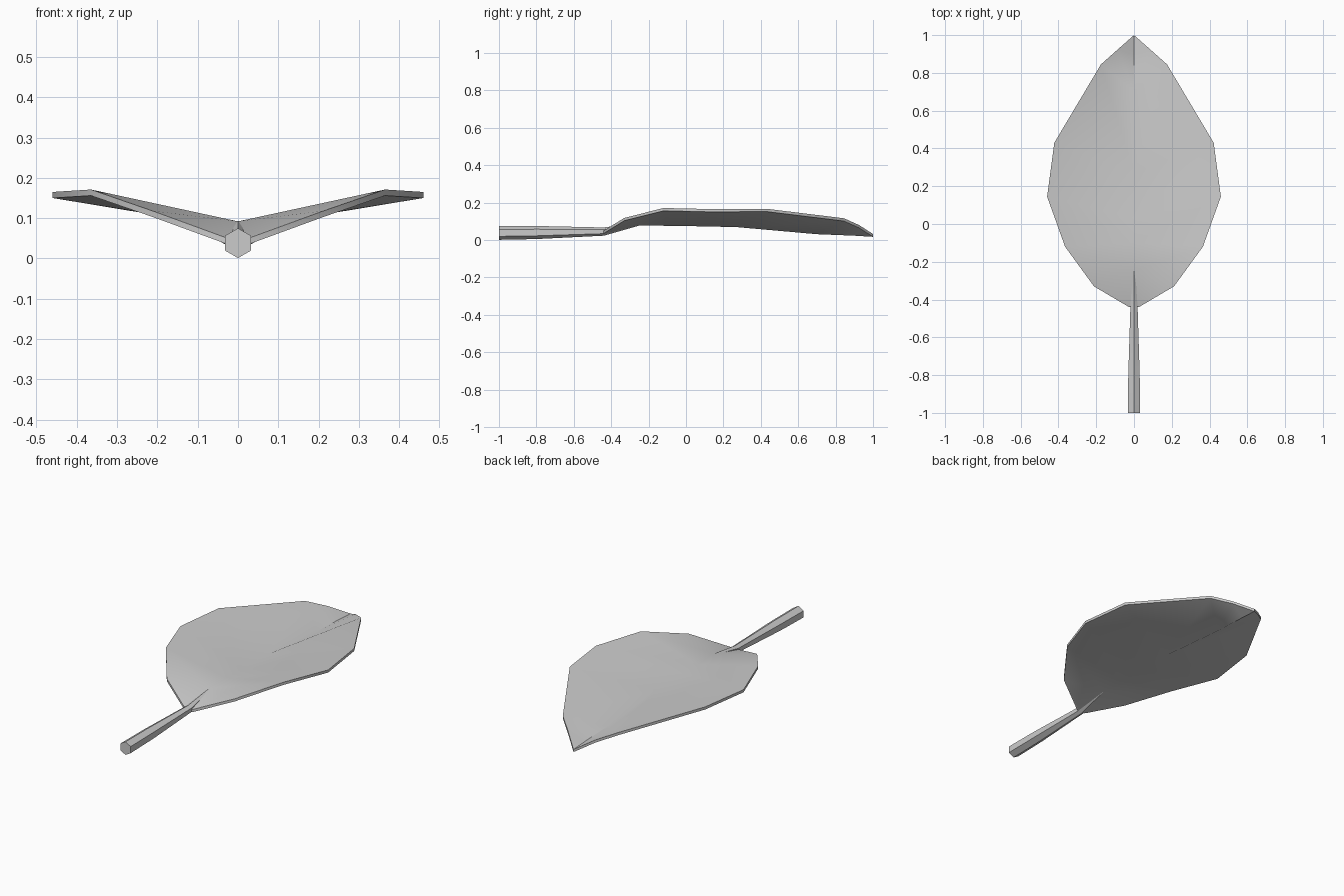
import bpy, bmesh, math

if "Cube" in bpy.data.objects:
    bpy.data.objects.remove(bpy.data.objects["Cube"])


def finish(bm, name, angle):
    bmesh.ops.recalc_face_normals(bm, faces=bm.faces)
    me = bpy.data.meshes.new(name)
    bm.to_mesh(me)
    bm.free()
    ob = bpy.data.objects.new(name, me)
    bpy.context.collection.objects.link(ob)
    bpy.context.view_layer.objects.active = ob
    ob.select_set(True)
    bpy.ops.object.shade_smooth_by_angle(angle=math.radians(angle))
    ob.select_set(False)
    return ob


# Leaf blade: rim point (x, y, z) and the midrib point (y, z) it joins
rows = [
    ((0.026, -0.44, 0.050), (-0.44, 0.045)),
    ((0.212, -0.33, 0.118), (-0.25, 0.092)),
    ((0.365, -0.12, 0.171), (-0.10, 0.091)),
    ((0.460, 0.145, 0.165), (0.03, 0.089)),
    ((0.422, 0.430, 0.167), (0.27, 0.084)),
    ((0.175, 0.845, 0.116), (0.70, 0.046)),
    ((0.085, 0.925, 0.080), (0.90, 0.038)),
]
THICK = 0.015
bm = bmesh.new()
layers = []
for drop in (0, THICK):
    mid = [bm.verts.new((0, y, z - drop)) for _, (y, z) in rows]
    sides = [[bm.verts.new((s * x, y, z - drop)) for (x, y, z), _ in rows] for s in (-1, 1)]
    tip = bm.verts.new((0, 1.0, 0.032 - drop))
    for rim in sides:
        for i in range(len(rows) - 1):
            bm.faces.new((mid[i], rim[i], rim[i + 1], mid[i + 1]))
        bm.faces.new((mid[-1], rim[-1], tip))
    # closed loop around the outline
    layers.append([mid[0]] + sides[1] + [tip] + sides[0][::-1])
top, bot = layers
for i in range(len(top)):
    j = (i + 1) % len(top)
    bm.faces.new((top[i], top[j], bot[j], bot[i]))
finish(bm, "leaf_blade", 40)

# Six-sided stem, tapering into the midrib: (y, centre z, radius)
bm = bmesh.new()
rings = []
for y, zc, r in [(-1.0, 0.038, 0.037), (-0.80, 0.040, 0.035),
                 (-0.44, 0.045, 0.022), (-0.25, 0.085, 0.008)]:
    rings.append([bm.verts.new((r * math.sin(k * math.pi / 3), y, zc + r * math.cos(k * math.pi / 3)))
                  for k in range(6)])
for a, b in zip(rings, rings[1:]):
    for k in range(6):
        n = (k + 1) % 6
        bm.faces.new((a[k], a[n], b[n], b[k]))
bm.faces.new(rings[0])
bm.faces.new(rings[-1])
finish(bm, "leaf_stem", 30)
